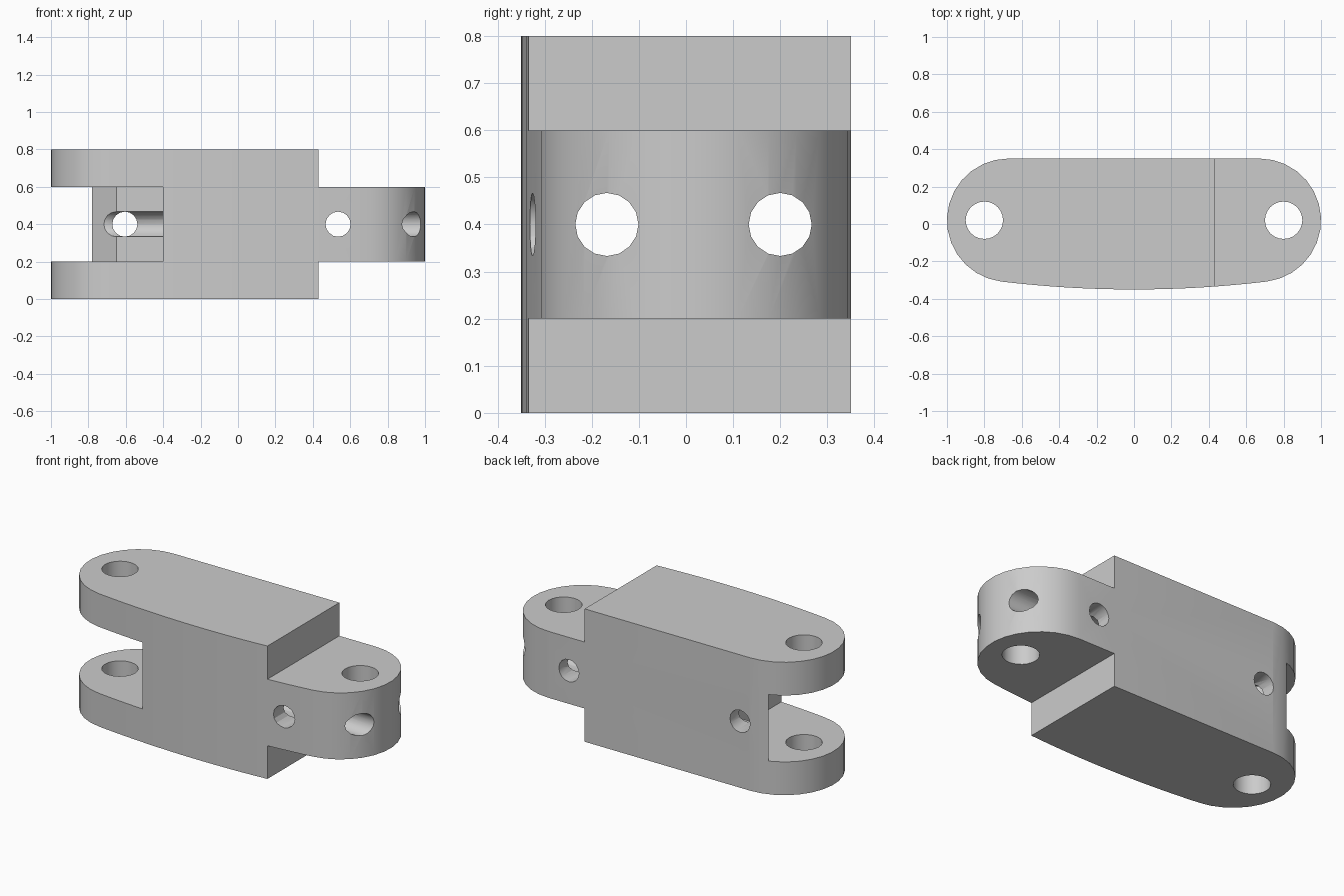
import bpy, bmesh
from math import pi, cos, sin, asin, sqrt
from mathutils import Matrix

if "Cube" in bpy.data.objects:
    bpy.data.objects.remove(bpy.data.objects["Cube"], do_unlink=True)

grey = bpy.data.materials.new("light grey")
grey.use_nodes = True
grey.diffuse_color = (0.6, 0.6, 0.6, 1)
grey.node_tree.nodes["Principled BSDF"].inputs["Base Color"].default_value = (0.6, 0.6, 0.6, 1)


def add_object(name, bm):
    bmesh.ops.recalc_face_normals(bm, faces=bm.faces)
    mesh = bpy.data.meshes.new(name)
    bm.to_mesh(mesh)
    bm.free()
    mesh.materials.append(grey)
    obj = bpy.data.objects.new(name, mesh)
    bpy.context.collection.objects.link(obj)
    return obj


def prism(name, outline, z0, z1):
    bm = bmesh.new()
    face = bm.faces.new([bm.verts.new((x, y, z0)) for x, y in outline])
    result = bmesh.ops.extrude_face_region(bm, geom=[face])
    top = [v for v in result["geom"] if isinstance(v, bmesh.types.BMVert)]
    bmesh.ops.translate(bm, verts=top, vec=(0, 0, z1 - z0))
    return add_object(name, bm)


def drill(name, radius, axis, centre, sides):
    bm = bmesh.new()
    turn = {"X": Matrix.Rotation(pi / 2, 4, "Y"),
            "Y": Matrix.Rotation(pi / 2, 4, "X"),
            "Z": Matrix.Identity(4)}[axis]
    bmesh.ops.create_cone(bm, cap_ends=True, segments=sides, radius1=radius,
                          radius2=radius, depth=3,
                          matrix=Matrix.Translation(centre) @ turn)
    return add_object(name, bm)


def cut(body, cutter):
    cutter.hide_render = True
    mod = body.modifiers.new("cut", "BOOLEAN")
    mod.operation = "DIFFERENCE"
    mod.solver = "EXACT"
    mod.object = cutter
    bpy.context.view_layer.objects.active = body
    bpy.ops.object.modifier_apply(modifier=mod.name)
    bpy.data.objects.remove(cutter, do_unlink=True)


# Outline: flat back, rounded ends, gently bowed front
END_X, END_Y, END_R = 0.67, 0.02, 0.33
BOW_Y = -0.35
d = END_Y - BOW_Y
# Radius of the front bow that is tangent to both end arcs
bow_r = (END_X ** 2 + d ** 2 - END_R ** 2) / (2 * (d - END_R))
tilt = asin(END_X / (bow_r - END_R))
steps = 14
sweep = pi - tilt
right_end = [(END_X + END_R * sin(a), END_Y + END_R * cos(a))
             for a in (sweep * i / steps for i in range(steps + 1))]
front = [(bow_r * sin(a), BOW_Y + bow_r * (1 - cos(a)))
         for a in (tilt * (1 - i / 8) for i in range(1, 16))]
left_end = [(-x, y) for x, y in reversed(right_end)]
link = prism("hinge_link", right_end + front + left_end, 0, 0.8)

# Clevis slot with a chamfered back stop
cut(link, prism("slot_cutter", [(-0.4, -1), (-0.4, 0.2), (-0.65, 0.2),
                                (-1.2, 0.75), (-1.2, -1)], 0.2, 0.6))

# Steps above and below the tongue
shoulder = [(0.43, -1), (1.2, -1), (1.2, 1), (0.43, 1)]
for z in (-0.2, 0.6):
    cut(link, prism("step_cutter", shoulder, z, z + 0.4))

# Hinge pin holes
for x in (-0.8, 0.8):
    cut(link, drill("pin_cutter", 0.1, "Z", (x, 0.02, 0.4), 24))

# Cord holes across and along the link
for x in (-0.605, 0.535):
    cut(link, drill("cross_cutter", 0.067, "Y", (x, 0, 0.4), 16))
for y in (-0.168, 0.2):
    cut(link, drill("length_cutter", 0.067, "X", (0, y, 0.4), 16))

bpy.ops.object.select_all(action="DESELECT")
link.select_set(True)
bpy.context.view_layer.objects.active = link
bpy.ops.object.shade_smooth_by_angle(angle=pi / 6)
